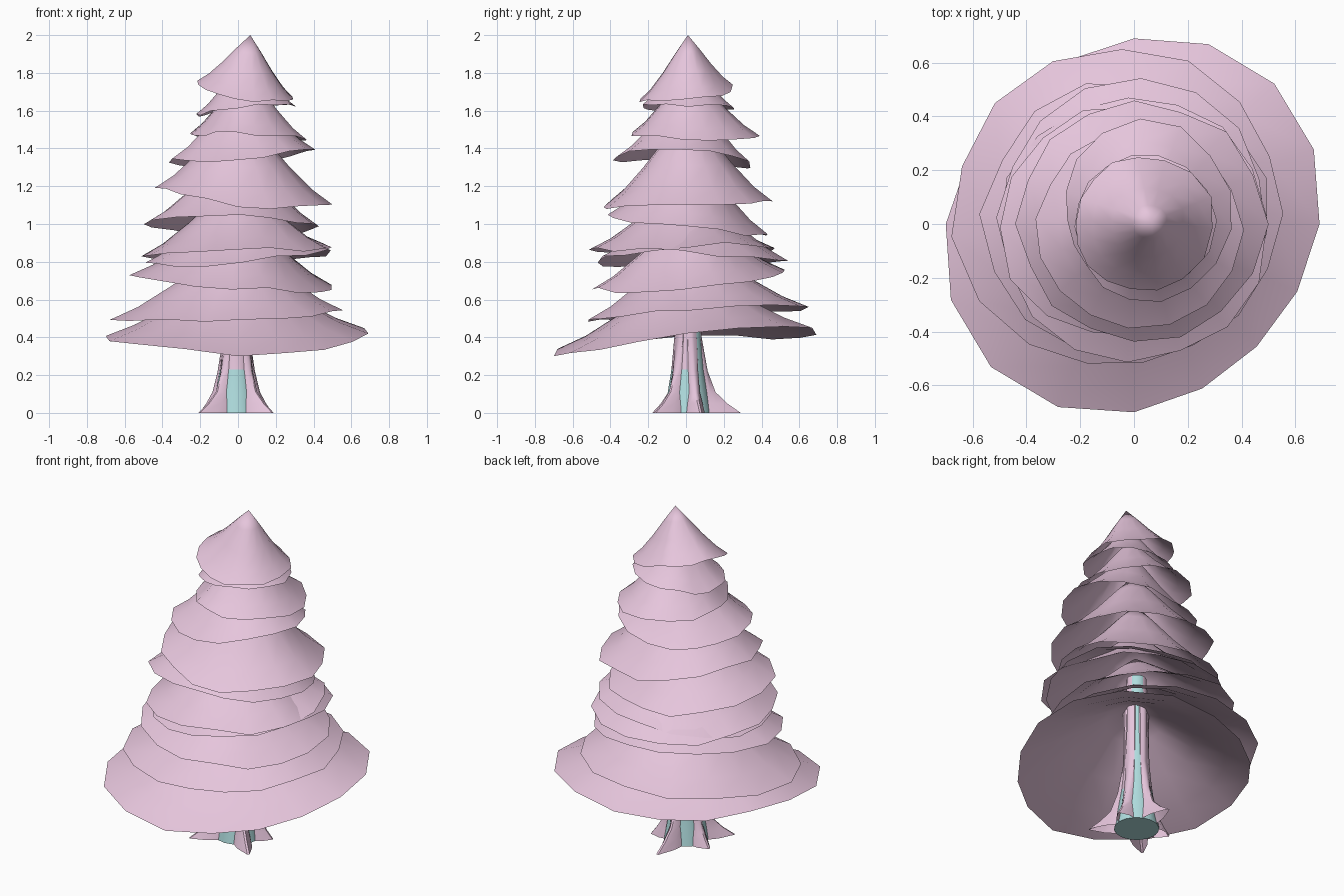
import bpy, bmesh, math, random

if "Cube" in bpy.data.objects:
    bpy.data.objects.remove(bpy.data.objects["Cube"])

random.seed(4)

def material(name, rgb):
    m = bpy.data.materials.new(name)
    m.diffuse_color = (*rgb, 1)
    m.use_nodes = True
    m.node_tree.nodes["Principled BSDF"].inputs["Base Color"].default_value = m.diffuse_color
    return m

PINK = material("pale pink", (0.79, 0.56, 0.715))
TEAL = material("pale teal", (0.43, 0.72, 0.73))

def around(f, r, b, l, t, skew=0.0):
    """Blend values given at front, right, back and left around the circle."""
    return ((f + r + b + l) / 4 + (r - l) / 2 * math.cos(t) + (b - f) / 2 * math.sin(t)
            + (r + l - f - b) / 4 * math.cos(2 * t) + skew * math.sin(2 * t))

def loft(name, rings, mats, rule=None, cap=False, outward=False):
    """Skin a list of closed rings; rule(ring, side) picks the material index."""
    bm = bmesh.new()
    vs = [[bm.verts.new(p) for p in ring] for ring in rings]
    n = len(vs[0])
    for i in range(len(vs) - 1):
        for k in range(n):
            j = (k + 1) % n
            f = bm.faces.new((vs[i][k], vs[i][j], vs[i + 1][j], vs[i + 1][k]))
            f.material_index = rule(i, k) if rule else 0
    if cap:
        bm.faces.new(vs[0])
    bmesh.ops.remove_doubles(bm, verts=bm.verts, dist=1e-5)
    if outward:
        bmesh.ops.recalc_face_normals(bm, faces=bm.faces)
    me = bpy.data.meshes.new(name)
    bm.to_mesh(me)
    bm.free()
    ob = bpy.data.objects.new(name, me)
    bpy.context.collection.objects.link(ob)
    for m in mats:
        me.materials.append(m)
    me.shade_smooth()
    bpy.context.view_layer.objects.active = ob
    ob.select_set(True)
    bpy.ops.object.shade_smooth_by_angle(angle=math.radians(40))
    ob.select_set(False)
    return ob

# Foliage tiers: rim radius and rim height at front, right, back, left;
# then apex height, apex x, diagonal skew of radius and of height
TIERS = [
    ((.70, .69, .69, .70), (.31, .43, .42, .40), .78, 0, .05, .02),
    ((.53, .54, .65, .68), (.49, .54, .56, .50), .92, 0, 0, 0),
    ((.50, .51, .53, .56), (.66, .66, .74, .72), 1.08, 0, 0, 0),
    ((.47, .50, .48, .49), (.80, .88, .87, .79), 1.16, 0, 0, 0),
    ((.51, .50, .53, .50), (.86, .85, .80, .82), 1.24, 0, 0, 0),
    ((.42, .44, .43, .51), (1.04, .98, .94, .99), 1.42, 0, 0, 0),
    ((.43, .49, .45, .43), (1.10, 1.10, 1.13, 1.20), 1.60, .01, 0, 0),
    ((.38, .40, .35, .36), (1.34, 1.40, 1.30, 1.33), 1.74, .03, 0, 0),
    ((.28, .36, .38, .25), (1.48, 1.45, 1.47, 1.47), 1.82, .04, 0, 0),
    ((.23, .30, .25, .22), (1.62, 1.63, 1.61, 1.57), 1.90, .05, 0, 0),
    ((.25, .30, .25, .22), (1.67, 1.65, 1.73, 1.75), 2.00, .065, 0, 0),
]
# (fraction of rim radius, fraction of drop): steep crown, flaring skirt
PROFILE = [(1, 1), (.78, .84), (.52, .58), (.25, .27), (0, 0)]
SIDES = 16

for n, (rad, hgt, top, ax, skew, zskew) in enumerate(TIERS):
    turn = random.uniform(-.08, .08) if n else 0
    wob = .03 if n else .0
    angs = [turn + 2 * math.pi * k / SIDES for k in range(SIDES)]
    rim = [(around(*rad, t, skew) * random.uniform(1 - wob, 1 + wob),
            around(*hgt, t, zskew) + random.uniform(-.012, .012)) for t in angs]
    rings = []
    for fr, fz in PROFILE:
        rings.append([(ax * (1 - fr) + r * fr * math.cos(t),
                       .01 * (1 - fr) + r * fr * math.sin(t),
                       top - (top - z) * fz) for t, (r, z) in zip(angs, rim)])
    loft(f"foliage_tier_{n + 1}", rings, [PINK])

# Trunk column: bare wood low down, bark above with a bare stripe at the back right
WOOD_SIDES = 16
def circle(r, z, x=-.01):
    return [(x + r * math.cos(2 * math.pi * k / WOOD_SIDES),
             .01 + r * math.sin(2 * math.pi * k / WOOD_SIDES), z) for k in range(WOOD_SIDES)]

def bark_rule(i, k):
    return 1 if i >= 2 and k not in (1, 2, 3) else 0

loft("trunk", [circle(.125, 0), circle(.108, .10), circle(.087, .23), circle(.072, .4),
               circle(.064, .6), circle(.055, .95)], [TEAL, PINK], bark_rule, cap=True)

# Bark strips running down into pointed roots: angle and reach
ROOTS = [(-42, .26), (20, .20), (90, .28), (165, .2), (-137, .27)]
# height, share of root reach, half width of strip
LEVELS = [(0, 1, .055), (.05, .55, .048), (.11, .2, .036), (.22, .04, .034), (.4, 0, .034), (.8, 0, .03)]
for n, (deg, reach) in enumerate(ROOTS):
    a = math.radians(deg)
    d, s = (math.cos(a), math.sin(a)), (-math.sin(a), math.cos(a))
    rings = []
    for z, k, w in LEVELS:
        base = .105 - .055 * min(1, z / .5)
        tip = .128 - .055 * min(1, z / .4)
        out = tip + (reach - tip) * k
        mid = base + (out - base) * .45
        ridge = [(base * .75, -w), (mid, -w * .75), (out, -.006),
                 (out, .006), (mid, w * .75), (base * .75, w)]
        rings.append([(d[0] * u - .008 + s[0] * v, .01 + d[1] * u + s[1] * v, z) for u, v in ridge])
    loft(f"bark_root_{n + 1}", rings, [PINK], outward=True)
